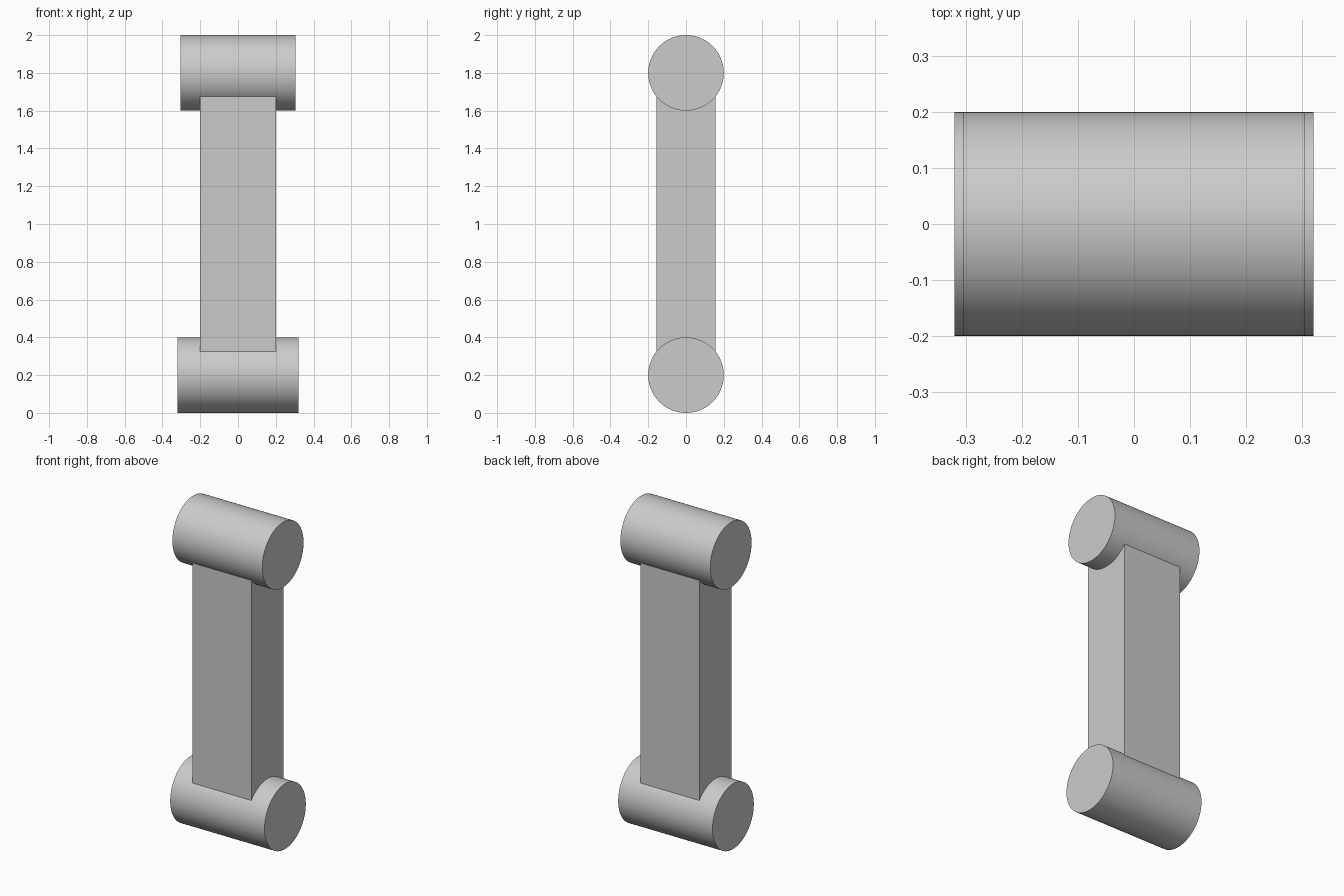
import bpy
import math

cube = bpy.data.objects.get("Cube")
if cube:
    bpy.data.objects.remove(cube, do_unlink=True)

# Single plain grey finish
grey = bpy.data.materials.new("light grey")
grey.use_nodes = True
colour = (0.6, 0.6, 0.6, 1)
grey.diffuse_color = colour
grey.node_tree.nodes["Principled BSDF"].inputs["Base Color"].default_value = colour

RADIUS = 0.2
LOW, HIGH = RADIUS, 2 - RADIUS


def roller(name, z, length):
    """Smooth cylinder lying along x."""
    bpy.ops.mesh.primitive_cylinder_add(
        vertices=96, radius=RADIUS, depth=length,
        location=(0, 0, z), rotation=(0, math.pi / 2, 0))
    ob = bpy.context.object
    ob.name = name
    ob.data.materials.append(grey)
    bpy.ops.object.transform_apply(location=False, rotation=True, scale=True)
    bpy.ops.object.shade_smooth_by_angle(angle=math.radians(30))


# End cylinders: the lower one is slightly wider
roller("lower_cylinder", LOW, 0.64)
roller("upper_cylinder", HIGH, 0.61)

# Connecting bar, its ends buried in the cylinders
bpy.ops.mesh.primitive_cube_add(size=1, location=(0, 0, 1))
bar = bpy.context.object
bar.name = "connecting_bar"
bar.scale = (0.4, 0.312, HIGH - LOW)
bpy.ops.object.transform_apply(location=False, rotation=False, scale=True)
bar.data.materials.append(grey)
